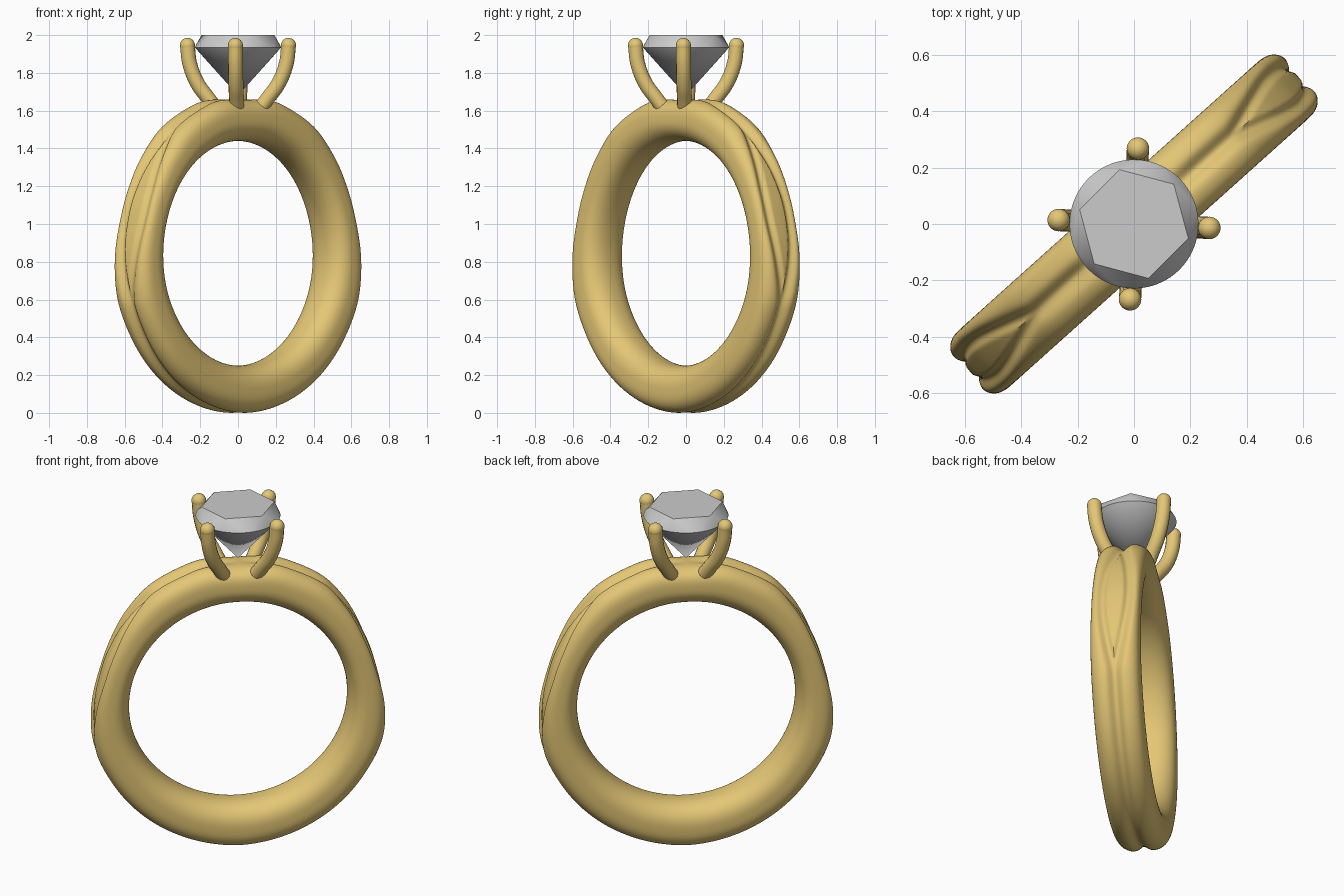
import bpy, bmesh
from math import sin, cos, pi, radians, exp, copysign

if "Cube" in bpy.data.objects:
    bpy.data.objects.remove(bpy.data.objects["Cube"])

gold = bpy.data.materials.new("gold")
gold.diffuse_color = (0.78, 0.57, 0.18, 1)
gold.use_nodes = True
gold.node_tree.nodes["Principled BSDF"].inputs["Base Color"].default_value = gold.diffuse_color


def finish(obj, angle, mat=None):
    if mat:
        obj.data.materials.append(mat)
    bpy.ops.object.select_all(action='DESELECT')
    obj.select_set(True)
    bpy.context.view_layer.objects.active = obj
    bpy.ops.object.shade_smooth_by_angle(angle=radians(angle))
    return obj


def add_mesh(name, bm):
    bmesh.ops.recalc_face_normals(bm, faces=bm.faces)
    me = bpy.data.meshes.new(name)
    bm.to_mesh(me)
    bm.free()
    obj = bpy.data.objects.new(name, me)
    bpy.context.collection.objects.link(obj)
    return obj


# Outer radius of the band: (degrees from the top, radius)
OUTER = [(0, .81), (14, .836), (22, .828), (36, .826), (45, .808), (62, .788), (78, .785),
         (95, .807), (108, .825), (122, .824), (142, .834), (180, .85)]
CENTRE_Z, INNER_R, HALF_W = 0.845, 0.595, 0.135
BAND_TURN = radians(41.9)


def outer_radius(d):
    for (a, ra), (b, rb) in zip(OUTER, OUTER[1:]):
        if d <= b:
            return ra + (rb - ra) * (d - a) / (b - a)
    return OUTER[-1][1]


def smooth_radius(d):
    # moving average softens the corners between the points
    total = 0
    for k in range(-4, 5):
        e = abs(d + k)
        total += outer_radius(360 - e if e > 180 else e)
    return total / 9


def groove(d, x):
    # one centre groove that splits around a leaf on each shoulder
    split, depth = 0.0, 0.034
    if 36 < d < 109:
        split = 0.5 * sin(pi * (d - 36) / 73)
    if d > 109:
        depth -= 0.012 * (d - 109) / 71
    if d < 20:
        depth *= d / 20
    g = exp(-((abs(x) - split) / 0.24) ** 2)
    return depth * max(g, 0.6 if abs(x) < split else 0)


# Band: a changing cross-section swept around the finger hole
N, M = 240, 96
bm = bmesh.new()
rings = []
for i in range(N):
    t = 2 * pi * i / N
    d = 360 * i / N
    d = 360 - d if d > 180 else d
    R = smooth_radius(d)
    mid = (INNER_R + R) / 2
    ring = []
    for j in range(M):
        a = 2 * pi * j / M
        c, s = cos(a), sin(a)
        n = 2.9 if c > 0 else 2.3
        v = HALF_W * s
        q = max(0, 1 - abs(s) ** n) ** (1 / n)
        r = mid + copysign(q, c) * (R - mid)
        if c > 0:
            r -= groove(d, s) * min(1, c * 2.5)
        u, z = r * sin(t), CENTRE_Z + r * cos(t)
        ring.append(bm.verts.new((u * cos(BAND_TURN) - v * sin(BAND_TURN),
                                  u * sin(BAND_TURN) + v * cos(BAND_TURN), z)))
    rings.append(ring)
for i in range(N):
    p, q = rings[i], rings[(i + 1) % N]
    for j in range(M):
        k = (j + 1) % M
        bm.faces.new((p[j], q[j], q[k], p[k]))
finish(add_mesh("band", bm), 50, gold)

# Four curved claws with ball tips
CLAW = [(.05, 1.47), (.09, 1.57), (.15, 1.655), (.215, 1.745), (.256, 1.85), (.268, 1.945)]
for n in range(4):
    ang = radians(-3 + 90 * n)
    cu = bpy.data.curves.new("claw_path", 'CURVE')
    cu.dimensions = '3D'
    cu.bevel_depth = 0.0395
    cu.bevel_resolution = 5
    cu.resolution_u = 8
    cu.use_fill_caps = True
    sp = cu.splines.new('BEZIER')
    sp.bezier_points.add(len(CLAW) - 1)
    for bp, (r, z) in zip(sp.bezier_points, CLAW):
        bp.co = (r * cos(ang), r * sin(ang), z)
        bp.handle_left_type = bp.handle_right_type = 'AUTO'
    tmp = bpy.data.objects.new("claw_path", cu)
    bpy.context.collection.objects.link(tmp)
    bpy.context.view_layer.update()
    me = bpy.data.meshes.new_from_object(tmp.evaluated_get(bpy.context.evaluated_depsgraph_get()))
    bpy.data.objects.remove(tmp)
    me.materials.clear()
    claw = bpy.data.objects.new(f"claw_{n + 1}", me)
    bpy.context.collection.objects.link(claw)
    finish(claw, 50, gold)
    bpy.ops.mesh.primitive_uv_sphere_add(segments=24, ring_count=16, radius=0.04,
                                         location=(.268 * cos(ang), .268 * sin(ang), 1.945))
    tip = bpy.context.object
    tip.name = f"claw_tip_{n + 1}"
    finish(tip, 60, gold)

# Cut stone: hull of a six-sided table, a round girdle and a point
bm = bmesh.new()
for k in range(6):
    a = radians(-15 + 60 * k)
    bm.verts.new((0.2 * cos(a), 0.2 * sin(a), 2.0))
for k in range(72):
    a = 2 * pi * k / 72
    bm.verts.new((0.229 * cos(a), 0.229 * sin(a), 1.935))
bm.verts.new((0, 0, 1.68))
bmesh.ops.convex_hull(bm, input=bm.verts)
bmesh.ops.dissolve_limit(bm, angle_limit=radians(0.5), verts=bm.verts, edges=bm.edges)
finish(add_mesh("stone", bm), 8)
